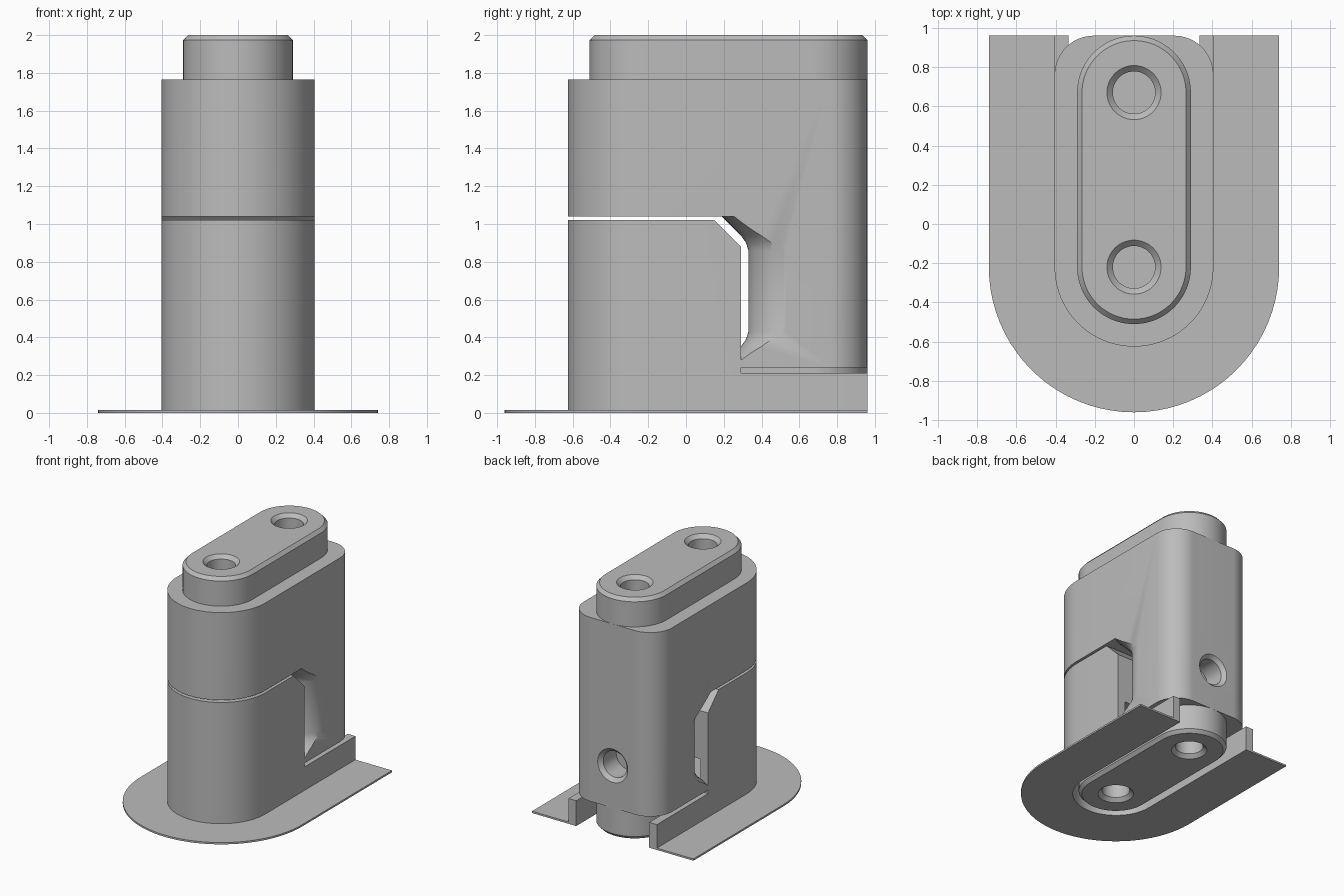
import bpy, bmesh, math
from mathutils import Matrix

cube = bpy.data.objects.get("Cube")
if cube:
    bpy.data.objects.remove(cube, do_unlink=True)

GREY = (0.5, 0.5, 0.5, 1)
mat = bpy.data.materials.new("plain grey")
mat.use_nodes = True
mat.diffuse_color = GREY
mat.node_tree.nodes["Principled BSDF"].inputs["Base Color"].default_value = GREY

FRONT, BACK = -0.22, 0.96      # centre of the front arcs, back plane
HOLES = (FRONT, 0.67)


def rounded(w, y0, y1, rf, rb, n=20):
    """Rectangle outline with front corner radius rf and back corner radius rb."""
    pts = []
    corners = ((w, y1, -1, -1, rb, 0), (-w, y1, 1, -1, rb, 1),
               (-w, y0, 1, 1, rf, 2), (w, y0, -1, 1, rf, 3))
    for x, y, sx, sy, r, q in corners:
        for i in range(n + 1):
            a = (q + i / n) * math.pi / 2
            pts.append((x + sx * r + r * math.cos(a), y + sy * r + r * math.sin(a)))
    return pts


def arch(w, back=BACK, rb=0):
    return rounded(w, FRONT - w, back, w, rb)


def circle(r, n=48):
    return [(r * math.cos(i * math.tau / n), r * math.sin(i * math.tau / n)) for i in range(n)]


def loft(name, rings, matrix=Matrix()):
    """Closed solid through (outline, z) rings."""
    bm = bmesh.new()
    loops = [[bm.verts.new((x, y, z)) for x, y in pts] for pts, z in rings]
    bm.faces.new(loops[0][::-1])
    bm.faces.new(loops[-1])
    for a, b in zip(loops, loops[1:]):
        for i in range(len(a)):
            j = (i + 1) % len(a)
            bm.faces.new((a[i], a[j], b[j], b[i]))
    bmesh.ops.remove_doubles(bm, verts=bm.verts, dist=1e-5)
    bmesh.ops.recalc_face_normals(bm, faces=bm.faces)
    bm.transform(matrix)
    me = bpy.data.meshes.new(name)
    bm.to_mesh(me)
    bm.free()
    me.materials.append(mat)
    ob = bpy.data.objects.new(name, me)
    bpy.context.collection.objects.link(ob)
    return ob


def prism(name, pts, z0, z1):
    return loft(name, [(pts, z0), (pts, z1)])


def activate(ob):
    bpy.ops.object.select_all(action='DESELECT')
    ob.select_set(True)
    bpy.context.view_layer.objects.active = ob


def boolean(ob, tool, operation='DIFFERENCE'):
    activate(ob)
    mod = ob.modifiers.new("cut", 'BOOLEAN')
    mod.operation, mod.object, mod.solver = operation, tool, 'EXACT'
    bpy.ops.object.modifier_apply(modifier=mod.name)
    bpy.data.objects.remove(tool, do_unlink=True)


def drill(ob, matrix):
    """Chamfered blind hole going down local -z."""
    steps = ((0.108, -0.2), (0.108, -0.03), (0.138, 0), (0.138, 0.05))
    boolean(ob, loft("hole_cutter", [(circle(r), z) for r, z in steps], matrix))


# Plugs: chamfered slot-shaped blocks with two holes each
def plug(name, base, tip):
    s = 1 if tip > base else -1
    ob = loft(name, [(arch(0.29, rb=0.29), base), (arch(0.29, rb=0.29), tip - s * 0.027),
                     (rounded(0.265, FRONT - 0.265, BACK - 0.025, 0.265, 0.265), tip)])
    for y in HOLES:
        m = Matrix.Translation((0, y, tip))
        drill(ob, m if s > 0 else m @ Matrix.Rotation(math.pi, 4, 'X'))
    return ob


parts = [plug("top_plug", 1.765, 2), plug("bottom_plug", 0.24, 0)]

# Main body: upper block on a rounded rear column that flares at both ends
body = prism("main_body", arch(0.405, rb=0.2), 0.24, 1.765)
flare = ((0.2, 0.19), (0.35, 0.04), (0.39, 0.012), (0.43, 0), (0.86, 0), (0.9, 0.012),
         (0.94, 0.04), (1.04, 0.14), (1.04, 1.5), (1.9, 1.5))
column = loft("column_shape", [(rounded(0.405 + d, 0.33 - d, BACK + d, 0.2 + d, 0.2 + d), z)
                               for z, d in flare])
boolean(body, column, 'INTERSECT')
drill(body, Matrix.Translation((0, BACK, 0.59)) @ Matrix.Rotation(-math.pi / 2, 4, 'X'))
parts.append(body)

# Lower shroud: side profile trimmed to the arch outline, hollow at the bottom
profile = [(-1, -0.1), (1.2, -0.1), (1.2, 0.21), (0.29, 0.21), (0.29, 0.88), (0.15, 1.02), (-1, 1.02)]
sideways = Matrix(((0, 0, 1, 0), (1, 0, 0, 0), (0, 1, 0, 0), (0, 0, 0, 1)))
shroud = prism("lower_shroud", arch(0.405), 0, 1.2)
boolean(shroud, loft("side_profile", [(profile, -1), (profile, 1)], sideways), 'INTERSECT')
parts.append(shroud)

# Thin base plate
plate = prism("base_plate", arch(0.74), 0, 0.015)
parts.append(plate)

for ob in (shroud, plate):
    boolean(ob, prism("slot_cutter", arch(0.335, 1.2), -0.2, 0.48))

for ob in parts:
    activate(ob)
    bpy.ops.object.shade_smooth_by_angle(angle=math.radians(30))
